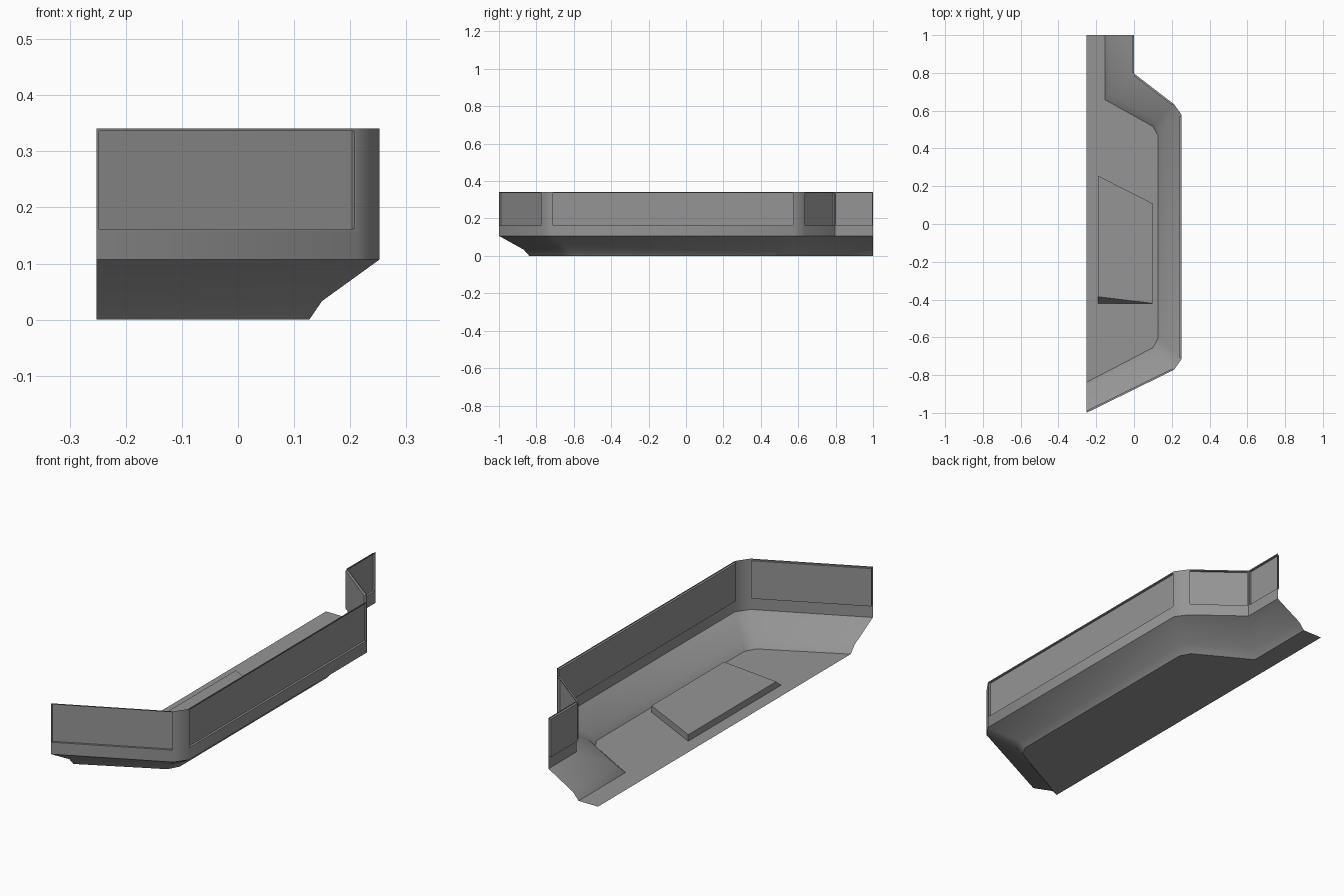
import bpy, bmesh, math
from mathutils import Vector

cube = bpy.data.objects.get("Cube")
if cube:
    bpy.data.objects.remove(cube, do_unlink=True)

# single plain grey
grey = bpy.data.materials.new("plain grey")
grey.use_nodes = True
COLOR = (0.3, 0.3, 0.3, 1)
grey.diffuse_color = COLOR
grey.node_tree.nodes["Principled BSDF"].inputs["Base Color"].default_value = COLOR


def finish(bm, name, angle):
    mesh = bpy.data.meshes.new(name)
    bm.to_mesh(mesh)
    bm.free()
    mesh.materials.append(grey)
    obj = bpy.data.objects.new(name, mesh)
    bpy.context.collection.objects.link(obj)
    bpy.ops.object.select_all(action="DESELECT")
    obj.select_set(True)
    bpy.context.view_layer.objects.active = obj
    bpy.ops.object.shade_smooth_by_angle(angle=math.radians(angle))
    return obj


# plan outlines of the wall and of the floor edge, front to back
outer = [(-.252, -1), (.212, -.772), (.252, -.715), (.252, .578),
         (.212, .634), (0, .797), (0, 1)]
inner = [(-.252, -.838), (.1, -.655), (.127, -.605), (.127, .468),
         (.1, .516), (-.153, .658), (-.153, 1)]
knee = [Vector(i).lerp(Vector(o), .18) for i, o in zip(inner, outer)]


def ring(bm, outline, z):
    return [bm.verts.new((p[0], p[1], z)) for p in outline]


# shell: floor, flared skirt and upright wall
bm = bmesh.new()
rings = [ring(bm, inner, 0), ring(bm, knee, .033), ring(bm, outer, .107),
         ring(bm, outer, .157), ring(bm, outer, .341)]
for low, high in zip(rings, rings[1:]):
    strip = [bm.faces.new((low[i], low[i + 1], high[i + 1], high[i]))
             for i in range(len(low) - 1)]
back_corner = bm.verts.new((-.252, 1, 0))
bm.faces.new([back_corner] + rings[0][::-1])

# recessed panels in the straight wall sections
bm.normal_update()
panels = [strip[i] for i in (0, 2, 4, 5)]
bmesh.ops.inset_individual(bm, faces=panels, thickness=.007, depth=0)
for face in panels:
    shift = face.normal * -.01
    grown = bmesh.ops.extrude_discrete_faces(bm, faces=[face])["faces"]
    bmesh.ops.translate(bm, verts=grown[0].verts[:], vec=shift)
finish(bm, "hull_shell", 45)

# low platform on the floor with a sloped front end
bm = bmesh.new()
base = ring(bm, [(-.19, -.42), (.1, -.42), (.1, .108), (-.19, .255)], 0)
top = ring(bm, [(-.19, -.385), (.1, -.42), (.1, .108), (-.19, .255)], .03)
bm.faces.new(top)
for i in range(4):
    j = (i + 1) % 4
    bm.faces.new((base[i], base[j], top[j], top[i]))
finish(bm, "floor_platform", 20)
